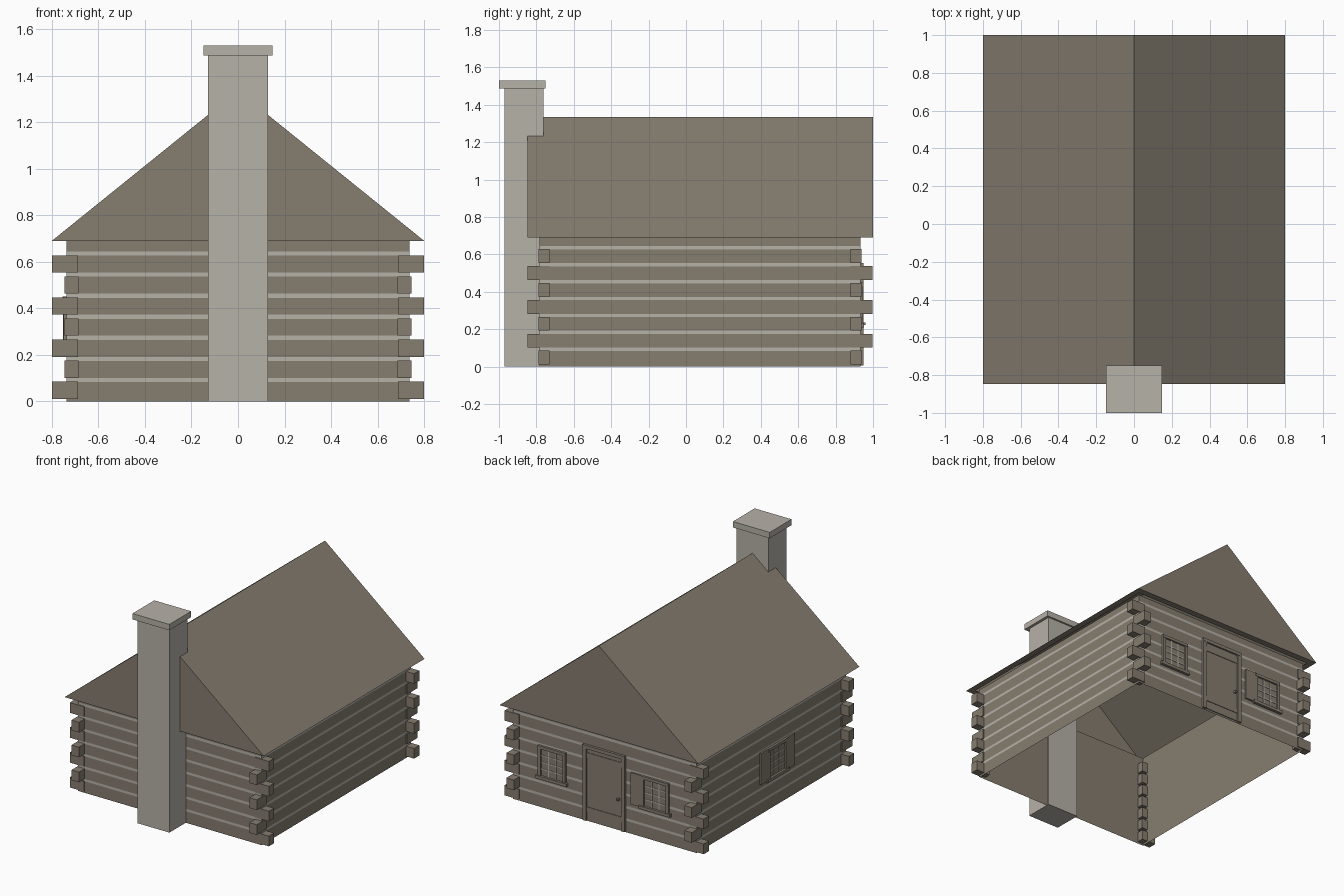
import bpy, bmesh
from mathutils import Matrix, Vector

cube = bpy.data.objects.get("Cube")
if cube:
    bpy.data.objects.remove(cube, do_unlink=True)


def material(name, rgb):
    m = bpy.data.materials.new(name)
    m.use_nodes = True
    m.diffuse_color = (*rgb, 1)
    m.node_tree.nodes["Principled BSDF"].inputs["Base Color"].default_value = (*rgb, 1)
    return m


WOOD = material("weathered wood", (0.235, 0.205, 0.162))
STONE = material("pale mortar", (0.47, 0.445, 0.395))


def finish(bm, name, *mats):
    mesh = bpy.data.meshes.new(name)
    bm.to_mesh(mesh)
    bm.free()
    for m in mats:
        mesh.materials.append(m)
    ob = bpy.data.objects.new(name, mesh)
    bpy.context.collection.objects.link(ob)
    return ob


def add_box(bm, lo, hi, skip_caps=False):
    lo, hi = Vector(lo), Vector(hi)
    size = hi - lo
    mat = Matrix.Translation((lo + hi) / 2) @ Matrix.Diagonal((*size, 1))
    verts = bmesh.ops.create_cube(bm, size=1, matrix=mat)["verts"]
    if skip_caps:
        faces = {f for v in verts for f in v.link_faces if abs(f.normal.z) > 0.5}
        bmesh.ops.delete(bm, geom=list(faces), context="FACES")


def boxes(name, mat, *pairs):
    bm = bmesh.new()
    for lo, hi in pairs:
        add_box(bm, lo, hi)
    return finish(bm, name, mat)


# Main dimensions
WX, Y0, Y1, EAVE = 0.737, -0.782, 0.932, 0.69
PITCH, GAP = 0.0905, 0.018

# Log walls: open tube sliced into logs and mortar joints
bm = bmesh.new()
add_box(bm, (-WX, Y0, 0), (WX, Y1, EAVE), skip_caps=True)
for i in range(1, 8):
    for z in (PITCH * i - GAP / 2 + 0.002, PITCH * i + GAP / 2 + 0.002):
        bmesh.ops.bisect_plane(bm, geom=bm.verts[:] + bm.edges[:] + bm.faces[:],
                               plane_co=(0, 0, z), plane_no=(0, 0, 1))
for f in bm.faces:
    z = f.calc_center_median().z - 0.002
    f.material_index = int(abs(z - PITCH * round(z / PITCH)) < GAP / 2 and z > GAP)
finish(bm, "log_walls", WOOD, STONE)

# Plain inner lining, facing inward
bm = bmesh.new()
add_box(bm, (0.006 - WX, Y0 + 0.006, 0), (WX - 0.006, Y1 - 0.006, EAVE), skip_caps=True)
bmesh.ops.reverse_faces(bm, faces=bm.faces[:])
finish(bm, "inner_lining", WOOD)

# Crossing log ends at the four corners
ends = []
for i in range(7):
    z0, z1 = PITCH * i + 0.011, PITCH * i + 0.085
    for sx in (-1, 1):
        for sy in (-1, 1):
            wall = Y0 if sy < 0 else Y1
            if i % 2 == 0:
                xs, ys = (0.687, 0.8), (wall - sy * 0.053, wall + sy * 0.007)
            else:
                xs, ys = (0.685, 0.745), (wall - sy * 0.053, wall + sy * 0.066)
            xs = sorted(sx * x for x in xs)
            ys = sorted(ys)
            ends.append(((xs[0], ys[0], z0), (xs[1], ys[1], z1)))
boxes("log_ends", WOOD, *ends)

# Gabled roof with a soffit rim and an open attic
bm = bmesh.new()
front = [bm.verts.new(p) for p in ((-0.8, -0.848, EAVE), (0.8, -0.848, EAVE), (0, -0.848, 1.335))]
gable = bm.faces.new(front)
back = bmesh.ops.extrude_face_region(bm, geom=[gable])["geom"]
bmesh.ops.translate(bm, vec=(0, 1.848, 0), verts=[g for g in back if isinstance(g, bmesh.types.BMVert)])
if not gable.is_valid or len([f for f in bm.faces if len(f.verts) == 3]) < 2:
    bm.faces.new(front)
bmesh.ops.recalc_face_normals(bm, faces=bm.faces[:])
base = min(bm.faces, key=lambda f: f.calc_center_median().z)
bmesh.ops.inset_region(bm, faces=[base], thickness=0.066)
bmesh.ops.delete(bm, geom=[base], context="FACES_ONLY")
finish(bm, "roof", WOOD)

# Chimney
boxes("chimney_stack", STONE, ((-0.128, -0.97, 0), (0.128, -0.763, 1.487)))
boxes("chimney_cap", STONE, ((-0.148, -1, 1.487), (0.148, -0.75, 1.53)))


# Wall fittings are laid out as (across, out, up), then placed on a wall
def back_wall(a, o, z):
    return (a, Y1 + o, z)


def side_wall(a, o, z):
    return (-WX - o, a, z)


def fitting(name, mat, wall, *parts):
    pairs = []
    for a0, a1, z0, z1, out in parts:
        p, q = wall(a0, -0.003, z0), wall(a1, out, z1)
        pairs.append((tuple(map(min, p, q)), tuple(map(max, p, q))))
    return boxes(name, mat, *pairs)


def window(name, wall, c, shutters):
    w, z0, z1, t = 0.11, 0.21, 0.45, 0.022
    fitting(name + "_frame", WOOD, wall,
            (c - w, c - w + t, z0, z1, 0.014), (c + w - t, c + w, z0, z1, 0.014),
            (c - w, c + w, z1 - t, z1, 0.016), (c - w - 0.015, c + w + 0.015, z0, z0 + t, 0.02))
    fitting(name + "_panes", WOOD, wall, (c - w + t, c + w - t, z0 + t, z1 - t, 0.003))
    iw, ih = 2 * (w - t), z1 - z0 - 2 * t
    bars = [(c - w + t + iw * k / 3 - 0.004, c - w + t + iw * k / 3 + 0.004, z0 + t, z1 - t, 0.007)
            for k in (1, 2)]
    bars += [(c - w + t, c + w - t, z0 + t + ih * k / 4 - 0.004, z0 + t + ih * k / 4 + 0.004, 0.006)
             for k in (1, 2, 3)]
    fitting(name + "_bars", STONE, wall, *bars)
    for s in shutters:
        fitting(name + "_shutter", WOOD, wall, (c + s * w, c + s * (w + 0.085), z0 + 0.01, z1, 0.012))


window("back_left_window", back_wall, 0.42, ())
window("back_right_window", back_wall, -0.41, (1,))
window("side_window", side_wall, 0.015, (-1, 1))

# Door with frame, rails and knob
fitting("door_frame", WOOD, back_wall, (-0.17, -0.14, 0.005, 0.555, 0.016),
        (0.14, 0.17, 0.005, 0.555, 0.016), (-0.17, 0.17, 0.53, 0.555, 0.018))
fitting("door", WOOD, back_wall, (-0.14, 0.14, 0.01, 0.53, 0.006))
fitting("door_rails", WOOD, back_wall, (-0.14, 0.14, 0.465, 0.5, 0.01),
        (-0.14, 0.14, 0.07, 0.105, 0.01))
fitting("door_knob", WOOD, back_wall, (-0.125, -0.11, 0.222, 0.237, 0.028))
